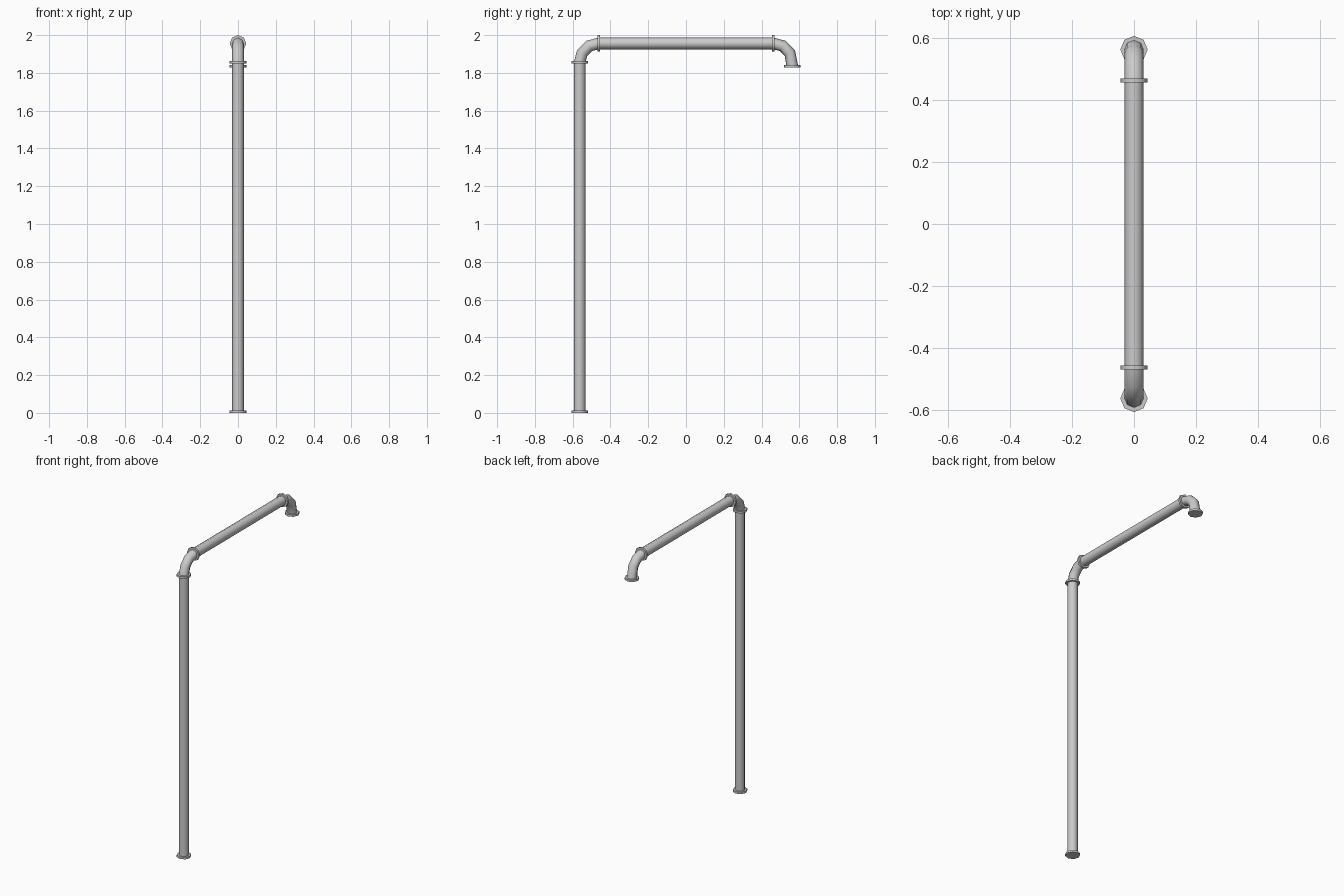
import bpy, bmesh, math
from mathutils import Vector

if "Cube" in bpy.data.objects:
    bpy.data.objects.remove(bpy.data.objects["Cube"])

SIDES = 8
PIPE_R, FLANGE_R, FLANGE_T = 0.031, 0.044, 0.013
Y, Z, BEND = 0.563, 1.956, 0.10   # pipe centre lines and elbow radius


def sweep(name, path, radius):
    """Octagonal tube through (y, z, tilt) stations; tilt 0 = running up, 90 = running along +y."""
    bm = bmesh.new()
    rings = []
    for y, z, tilt in path:
        t = math.radians(tilt)
        side = Vector((0, math.cos(t), -math.sin(t)))
        ring = []
        for i in range(SIDES):
            a = 2 * math.pi * i / SIDES
            p = Vector((0, y, z)) + radius * (Vector((1, 0, 0)) * math.cos(a) + side * math.sin(a))
            ring.append(bm.verts.new(p))
        rings.append(ring)
    for lo, hi in zip(rings, rings[1:]):
        for i in range(SIDES):
            j = (i + 1) % SIDES
            bm.faces.new((lo[i], lo[j], hi[j], hi[i]))
    bm.faces.new(rings[0])
    bm.faces.new(rings[-1])
    bmesh.ops.recalc_face_normals(bm, faces=bm.faces)
    mesh = bpy.data.meshes.new(name)
    bm.to_mesh(mesh)
    bm.free()
    obj = bpy.data.objects.new(name, mesh)
    bpy.context.collection.objects.link(obj)
    bpy.ops.object.select_all(action='DESELECT')
    obj.select_set(True)
    bpy.context.view_layer.objects.active = obj
    bpy.ops.object.shade_smooth_by_angle(angle=math.radians(50))
    return obj


def flange(name, y, z, tilt):
    t = math.radians(tilt)
    dy, dz = math.sin(t) * FLANGE_T / 2, math.cos(t) * FLANGE_T / 2
    sweep(name, [(y - dy, z - dz, tilt), (y + dy, z + dz, tilt)], FLANGE_R)


def bend(tilts, sign):
    """Stations of an elbow; sign -1 = riser end, +1 = outlet end."""
    out = []
    for t in tilts:
        a = math.radians(t)
        out.append((sign * (Y - BEND) - BEND * math.cos(a),
                    Z - BEND + BEND * math.sin(a), t))
    return out


# Straight pipes
sweep("riser_pipe", [(-Y, 0.005, 0), (-Y, Z - BEND, 0)], PIPE_R)
sweep("cross_pipe", [(-Y + BEND, Z, 90), (Y - BEND, Z, 90)], PIPE_R)

# Elbows: three segments each, the outlet one reaching slightly lower
sweep("riser_elbow", bend((0, 30, 60, 90), -1), PIPE_R)
outlet = bend((90, 120, 150), 1) + [(Y, 1.835, 180)]
sweep("outlet_elbow", outlet, PIPE_R)

# Flanges at every joint and at both ends
flange("base_flange", -Y, FLANGE_T / 2, 0)
flange("riser_top_flange", -Y, Z - BEND, 0)
flange("cross_start_flange", -Y + BEND, Z, 90)
flange("cross_end_flange", Y - BEND, Z, 90)
flange("outlet_flange", Y, 1.834, 180)
